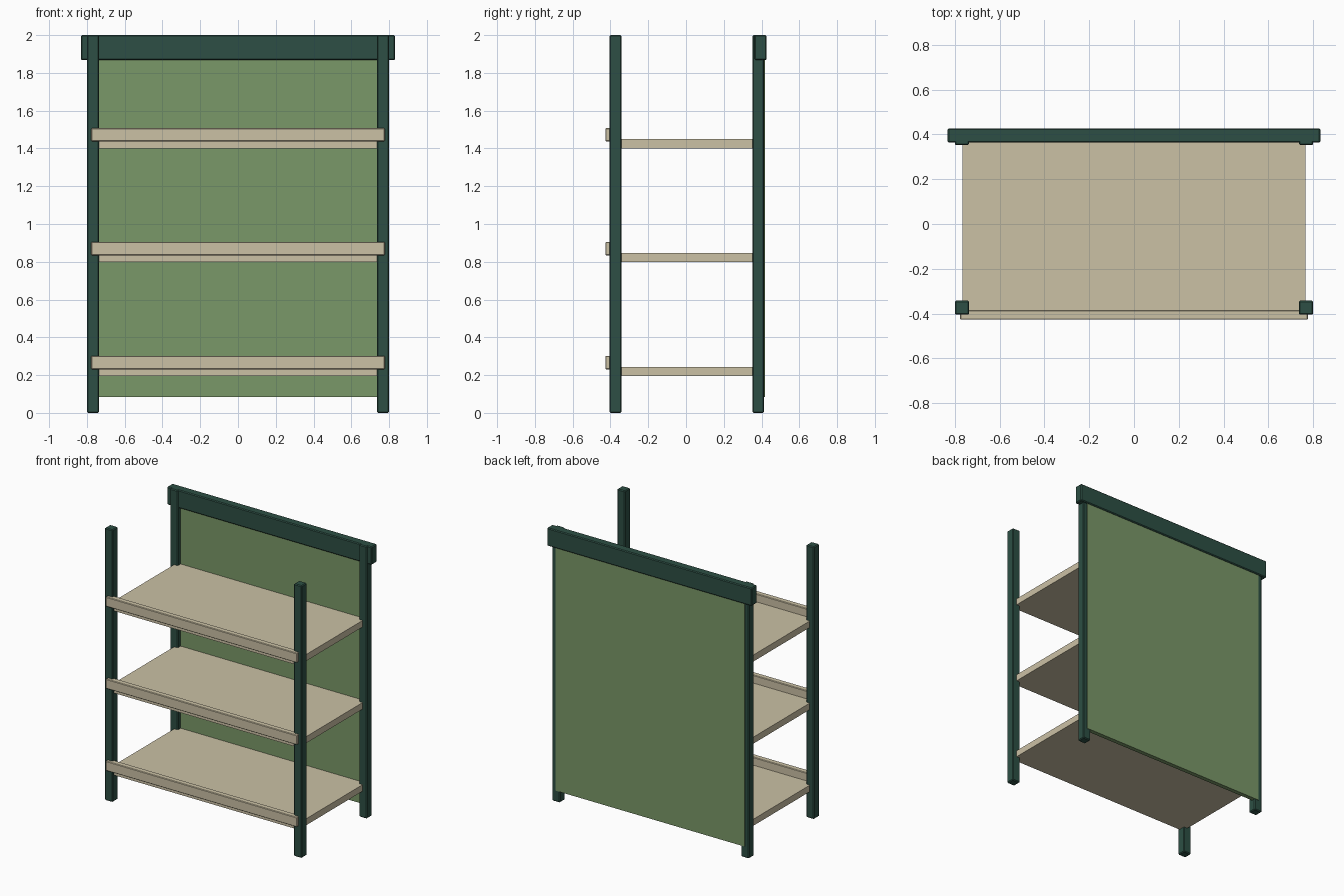
import bpy

if "Cube" in bpy.data.objects:
    bpy.data.objects.remove(bpy.data.objects["Cube"])


def material(name, rgb):
    m = bpy.data.materials.new(name)
    m.diffuse_color = (*rgb, 1)
    m.use_nodes = True
    m.node_tree.nodes["Principled BSDF"].inputs["Base Color"].default_value = m.diffuse_color
    return m


FRAME = material("dark green paint", (0.026, 0.078, 0.058))
PANEL = material("leaf green panel", (0.195, 0.314, 0.138))
WOOD = material("pale wood", (0.597, 0.533, 0.376))


def box(name, x, y, z, mat, bevel=0.0):
    """Box from (min, max) ranges, with an optional small edge bevel."""
    ranges = (x, y, z)
    bpy.ops.mesh.primitive_cube_add(
        size=1, location=[(a + b) / 2 for a, b in ranges])
    ob = bpy.context.object
    ob.name = name
    ob.scale = [b - a for a, b in ranges]
    bpy.ops.object.transform_apply(location=False, rotation=False, scale=True)
    ob.data.materials.append(mat)
    if bevel:
        mod = ob.modifiers.new("soft edges", "BEVEL")
        mod.width = bevel
        mod.segments = 1
    return ob


# Four corner posts
for side, xs in (("left", (-0.80, -0.736)), ("right", (0.736, 0.80))):
    box(f"front_post_{side}", xs, (-0.405, -0.342), (0, 2), FRAME, 0.006)
    box(f"back_post_{side}", xs, (0.352, 0.414), (0, 2), FRAME, 0.006)

# Header beam across the top of the back
box("header_beam", (-0.832, 0.832), (0.363, 0.427), (1.868, 2), FRAME, 0.006)

# Back panel, slightly proud of the posts
box("back_panel", (-0.768, 0.768), (0.386, 0.418), (0.083, 1.93), PANEL)

# Three shelves, each with a raised front lip
for i in range(3):
    h = 0.195 + 0.603 * i
    box(f"shelf_{i + 1}", (-0.766, 0.766), (-0.39, 0.39), (h, h + 0.048), WOOD)
    box(f"shelf_lip_{i + 1}", (-0.777, 0.777), (-0.427, -0.385),
        (h + 0.036, h + 0.107), WOOD, 0.004)
